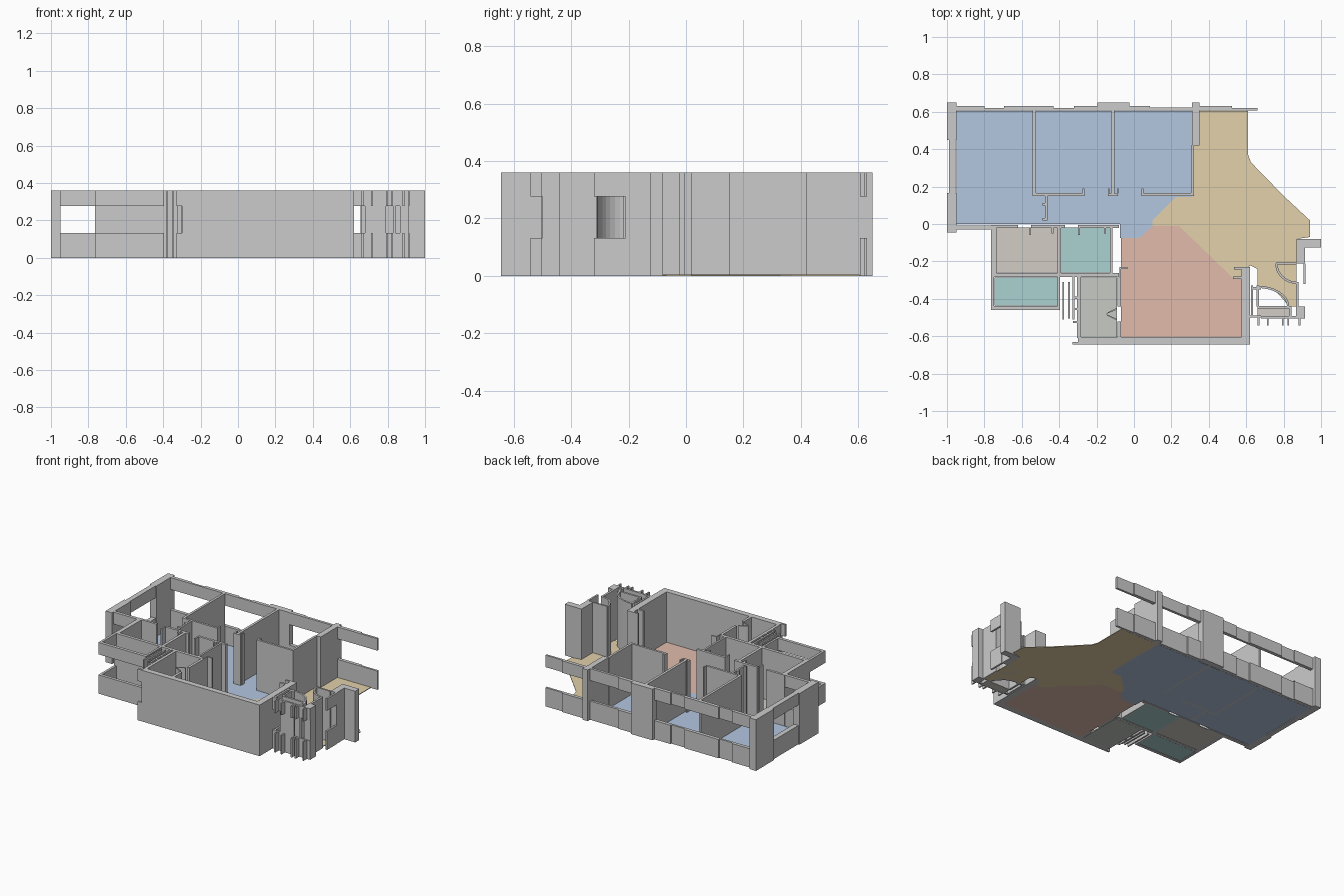
import bpy, bmesh, math

H, SILL, HEAD = 0.36, 0.132, 0.276      # wall height, window sill and head


def prism(name, outline, z0, z1, mat=None):
    """Extrude a plan outline between two heights."""
    bm = bmesh.new()
    face = bm.faces.new([bm.verts.new((x, y, z0)) for x, y in outline])
    new = bmesh.ops.extrude_face_region(bm, geom=[face])["geom"]
    top = [v for v in new if isinstance(v, bmesh.types.BMVert)]
    bmesh.ops.translate(bm, verts=top, vec=(0, 0, z1 - z0))
    bmesh.ops.recalc_face_normals(bm, faces=bm.faces[:])
    mesh = bpy.data.meshes.new(name)
    bm.to_mesh(mesh)
    bm.free()
    ob = bpy.data.objects.new(name, mesh)
    bpy.context.collection.objects.link(ob)
    if mat:
        mesh.materials.append(mat)
    return ob


def rect(x0, x1, y0, y1):
    return [(x0, y0), (x1, y0), (x1, y1), (x0, y1)]


def wall(name, *r):
    prism(name, rect(*r), 0, H)


def window(name, *r):
    """Wall stretch with an open window: sill band and lintel band."""
    prism(name + "_sill", rect(*r), 0, SILL)
    prism(name + "_lintel", rect(*r), HEAD, H)


def arc_wall(name, cx, cy, rx, ry, a0, a1, t=0.012, n=8):
    """Curved thin wall tracing a door swing."""
    ang = [math.radians(a0 + (a1 - a0) * i / n) for i in range(n + 1)]
    outer = [(cx + rx * math.cos(a), cy + ry * math.sin(a)) for a in ang]
    inner = [(cx + (rx - t) * math.cos(a), cy + (ry - t) * math.sin(a)) for a in ang]
    prism(name, outer + inner[::-1], 0, H)


def material(name, r, g, b):
    m = bpy.data.materials.new(name)
    m.diffuse_color = (r, g, b, 1)
    return m


# Floors
blue = material("bedroom_blue", .45, .57, .75)
yellow = material("hall_yellow", .76, .64, .40)
red = material("living_red", .75, .50, .41)
teal = material("wet_teal", .41, .65, .64)
beige = material("bath_beige", .65, .61, .56)
sage = material("kitchen_sage", .57, .60, .55)
FT = 0.005
prism("bedroom_floor", [(-.95, .605), (-.95, 0), (-.075, 0), (-.075, -.075), (.03, -.075),
      (.1, -.01), (.1, .02), (.225, .145), (.31, .145), (.31, .605)], 0, FT, blue)
prism("hall_floor", [(.31, .605), (.31, .145), (.225, .145), (.1, .02), (.1, -.01), (.24, -.01),
      (.53, -.29), (.58, -.29), (.62, -.22), (.66, -.24), (.66, -.33), (.75, -.35), (.83, -.44),
      (.87, -.44), (.87, -.08), (.94, -.07), (.94, .02), (.8, .15), (.625, .33), (.61, .37),
      (.61, .605)], 0, FT, yellow)
prism("living_floor", [(.1, -.01), (.03, -.075), (-.07, -.075), (-.07, -.605), (.575, -.605),
      (.575, -.29), (.53, -.29), (.24, -.01)], 0, FT, red)
for name, r, m in [("bath_floor", (-.735, -.41, -.26, -.02), beige),
                   ("washroom_floor", (-.39, -.125, -.26, -.02), teal),
                   ("balcony_floor", (-.745, -.41, -.435, -.285), teal),
                   ("kitchen_floor", (-.285, -.09, -.605, -.285), sage),
                   ("shaft_floor", (.66, .83, -.5, -.44), beige)]:
    prism(name, rect(*r), 0, FT, m)

# Back facade: columns and stepped window bands
for name, r in [("back_left_column", (-1, -.95, .45, .65)),
                ("back_mid_column", (-.195, -.025, .608, .65)),
                ("back_right_column", (.31, .35, .42, .65))]:
    wall(name, *r)
steps = [-.95, -.80, -.695, -.43, -.32, -.195]
for i, (a, b) in enumerate(zip(steps, steps[1:])):
    window("back_window", a, b, .606, .63 if i % 2 == 0 else .621)
for a, b, y in [(-.025, .085, .632), (.085, .31, .624), (.35, .525, .63), (.525, .66, .621)]:
    window("back_window", a, b, .606, y)

# Left facade
window("left_window", -.99, -.955, .165, .45)
wall("left_front_column", -1, -.95, -.045, .165)
window("bedroom_front_window", -.95, -.765, -.03, -.008)

# Bedroom partitions
for r in [(-.542, -.525, .15, .608), (-.542, -.265, .15, .165), (-.275, -.265, .165, .19),
          (-.123, -.105, .15, .608), (-.14, -.085, .15, .163), (-.14, -.132, .163, .19),
          (-.09, -.082, .163, .19), (.04, .322, .15, .165), (.04, .05, .165, .19),
          (.306, .322, .15, .42)]:
    wall("bedroom_partition", *r)
# Corridor door frame
for r in [(-.475, -.462, .02, .15), (-.49, -.462, .1, .112), (-.49, -.462, .02, .032),
          (-.41, -.4, .02, .145)][:3]:
    wall("corridor_door", *r)

# Bath and washroom
for r in [(-.765, -.735, -.28, -.005), (-.765, -.62, -.022, -.005), (-.55, -.37, -.022, -.005),
          (-.30, -.08, -.022, -.005), (-.41, -.39, -.28, -.005), (-.128, -.115, -.28, -.005),
          (-.765, -.08, -.284, -.262), (-.56, -.55, -.06, -.02), (-.44, -.43, -.05, -.02),
          (-.30, -.29, -.06, -.02), (-.16, -.15, -.05, -.02)]:
    wall("bath_wall", *r)

# Service balcony
for r in [(-.765, -.748, -.46, -.284), (-.765, -.395, -.46, -.438), (-.41, -.395, -.46, -.284)]:
    window("balcony_window", *r)

# Pipe slots beside the kitchen
for x, y in [(-.383, -.51), (-.352, -.505)]:
    wall("slot_wall", x, x + .01, y, -.31)
window("kitchen_side_window", -.33, -.318, -.51, -.284)
wall("kitchen_outer_wall", -.304, -.283, -.61, -.284)
for y in (-.4, -.46, -.53):
    wall("slot_rib", -.325, -.304, y, y + .012)

# Kitchen and living room
window("front_end_window", -.33, -.30, -.645, -.63)
for r in [(-.30, .62, -.645, -.605), (.575, .62, -.645, -.235), (.53, .575, -.295, -.28),
          (.535, .62, -.242, -.23), (-.088, -.07, -.44, -.284), (-.088, -.07, -.605, -.52),
          (-.07, -.035, -.24, -.23), (-.078, -.07, -.37, -.23)]:
    wall("living_wall", *r)
for s in (-1, 1):
    prism("kitchen_door_leaf", [(-.15, -.482), (-.14, -.482 + s * .01), (-.09, -.482 + s * .035),
          (-.09, -.482 + s * .025)], 0, H)

# Entrance: corner pier, shaft walls and door swings
for r in [(.87, .915, -.21, -.08), (.915, 1, -.125, -.08), (.76, .87, -.217, -.205),
          (.865, .88, -.33, -.31), (.88, .915, -.5, -.44), (.865, .88, -.5, -.33),
          (.655, .667, -.44, -.33), (.66, .84, -.452, -.438), (.83, .842, -.5, -.44),
          (.68, .79, -.505, -.492)]:
    wall("entrance_wall", *r)
window("entrance_window", .905, .918, -.32, -.21)
for r in [(.62, .68, -.5, -.488), (.79, .915, -.505, -.493), (.625, .637, -.5, -.33),
          (.63, .68, -.35, -.338)]:
    window("shaft_band", *r)
for x in (.66, .71, .79, .82, .88):
    window("shaft_fin", x, x + .01, -.542, -.5)
arc_wall("entry_door_swing", .87, -.21, .115, .11, 180, 270)
arc_wall("shaft_door_swing", .66, -.44, .17, .11, 0, 90)
